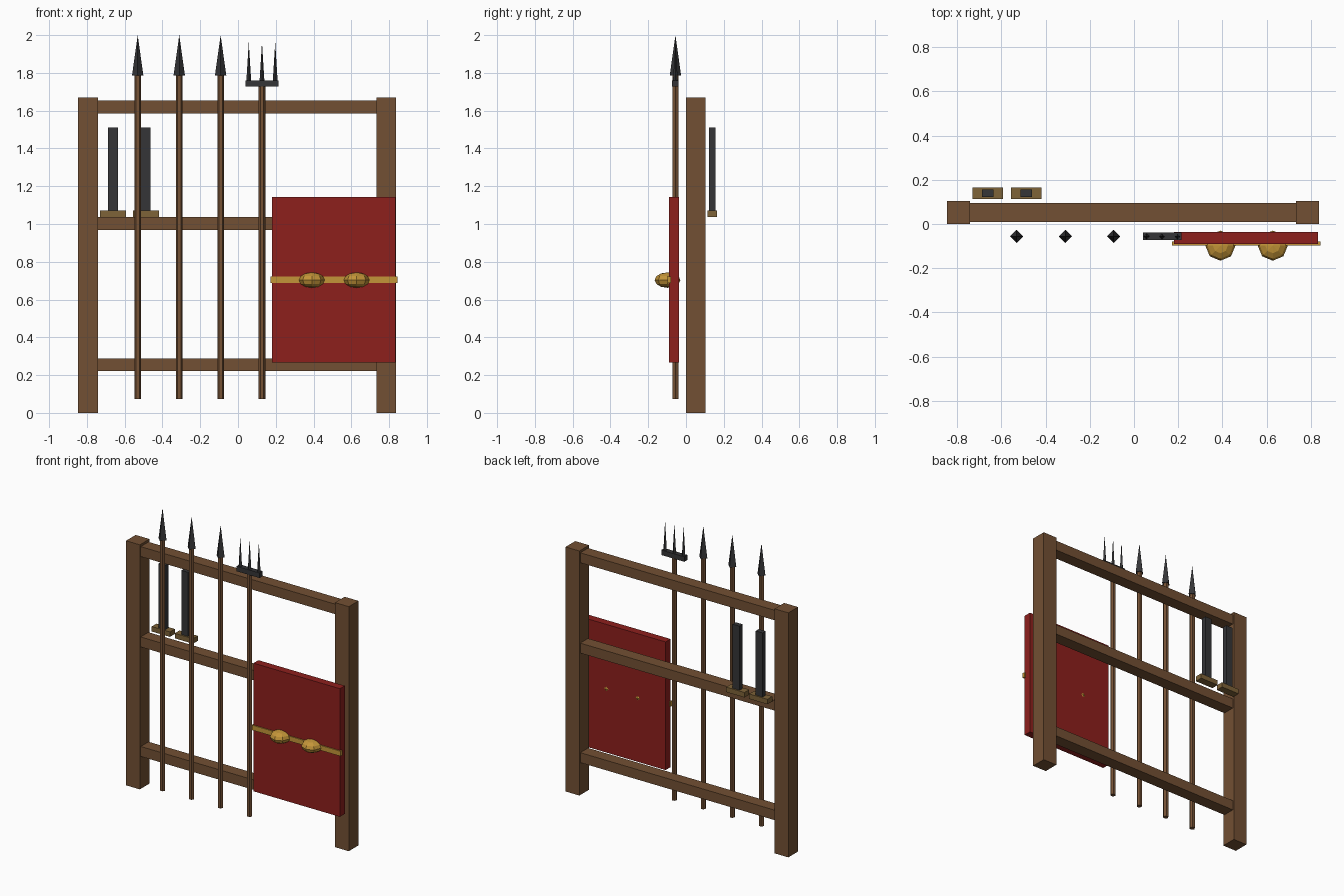
import bpy, bmesh, math
from mathutils import Matrix

if "Cube" in bpy.data.objects:
    bpy.data.objects.remove(bpy.data.objects["Cube"])


def material(name, r, g, b):
    m = bpy.data.materials.new(name)
    m.diffuse_color = (r, g, b, 1)
    m.use_nodes = True
    m.node_tree.nodes["Principled BSDF"].inputs["Base Color"].default_value = m.diffuse_color
    return m


WOOD = material("wood", 0.17, 0.08, 0.033)
SHAFT = material("shaft_wood", 0.18, 0.085, 0.036)
IRON = material("dark_iron", 0.035, 0.035, 0.038)
BRASS = material("dull_brass", 0.21, 0.125, 0.04)
CLOTH = material("red_cloth", 0.27, 0.014, 0.012)
GOLD = material("gold", 0.55, 0.3, 0.04)


def finish(name, bm, mat):
    bmesh.ops.recalc_face_normals(bm, faces=bm.faces)
    mesh = bpy.data.meshes.new(name)
    bm.to_mesh(mesh)
    bm.free()
    mesh.materials.append(mat)
    ob = bpy.data.objects.new(name, mesh)
    bpy.context.collection.objects.link(ob)
    return ob


def box(name, x, y, z, mat):
    """Box from (min, max) ranges on each axis."""
    bm = bmesh.new()
    centre = [(a + b) / 2 for a, b in (x, y, z)]
    size = [b - a for a, b in (x, y, z)]
    bmesh.ops.create_cube(bm, size=1, matrix=Matrix.Translation(centre) @ Matrix.Diagonal((*size, 1)))
    return finish(name, bm, mat)


def cone(name, x, y, z, r1, r2, sides, mat):
    """Upright prism or spike with one corner pointing along x."""
    bm = bmesh.new()
    m = Matrix.Translation((x, y, (z[0] + z[1]) / 2)) @ Matrix.Rotation(math.pi / 2, 4, 'Z')
    bmesh.ops.create_cone(bm, cap_ends=True, segments=sides, radius1=r1, radius2=r2,
                          depth=z[1] - z[0], matrix=m)
    bmesh.ops.remove_doubles(bm, verts=bm.verts, dist=1e-5)
    return finish(name, bm, mat)


# Rack frame: two posts and three rails
for side, x in (("left", -0.794), ("right", 0.785)):
    box(f"{side}_post", (x - 0.052, x + 0.052), (0, 0.104), (0, 1.67), WOOD)
for part, z in (("bottom", 0.255), ("middle", 1.003), ("top", 1.62)):
    box(f"{part}_rail", (-0.79, 0.78), (0.01, 0.094), (z - 0.034, z + 0.034), WOOD)

# Three spears and the trident stand in front of the rails
WY = -0.056
for i, x in enumerate((-0.531, -0.311, -0.092), 1):
    cone(f"spear_shaft_{i}", x, WY, (0.073, 1.79), 0.0175, 0.0175, 6, SHAFT)
    cone(f"spear_head_{i}", x, WY, (1.787, 2.0), 0.03, 0, 4, IRON)
TX = 0.127
cone("trident_shaft", TX, WY, (0.073, 1.745), 0.0175, 0.0175, 6, SHAFT)
box("trident_crossbar", (TX - 0.087, TX + 0.087), (WY - 0.017, WY + 0.017), (1.727, 1.761), IRON)
for i, dx in enumerate((-0.07, 0, 0.07), 1):
    cone(f"trident_prong_{i}", TX + dx, WY, (1.755, 1.962), 0.013, 0, 4, IRON)

# Two short swords at the back, blades up
for i, x in enumerate((-0.662, -0.488), 1):
    box(f"sword_blade_{i}", (x - 0.026, x + 0.026), (0.122, 0.156), (1.065, 1.51), IRON)
    box(f"sword_guard_{i}", (x - 0.069, x + 0.069), (0.113, 0.165), (1.038, 1.072), BRASS)

# Red shield panel with gold band and two faceted bosses
box("shield_panel", (0.18, 0.833), (-0.09, -0.037), (0.268, 1.143), CLOTH)
box("shield_band", (0.172, 0.8435), (-0.097, -0.079), (0.687, 0.721), GOLD)
for i, x in enumerate((0.391, 0.628), 1):
    bm = bmesh.new()
    bmesh.ops.create_uvsphere(bm, u_segments=8, v_segments=6, radius=0.068,
                              matrix=Matrix.Translation((x, -0.098, 0.703)) @ Matrix.Diagonal((1, 1, 0.6, 1)))
    finish(f"shield_boss_{i}", bm, GOLD)
